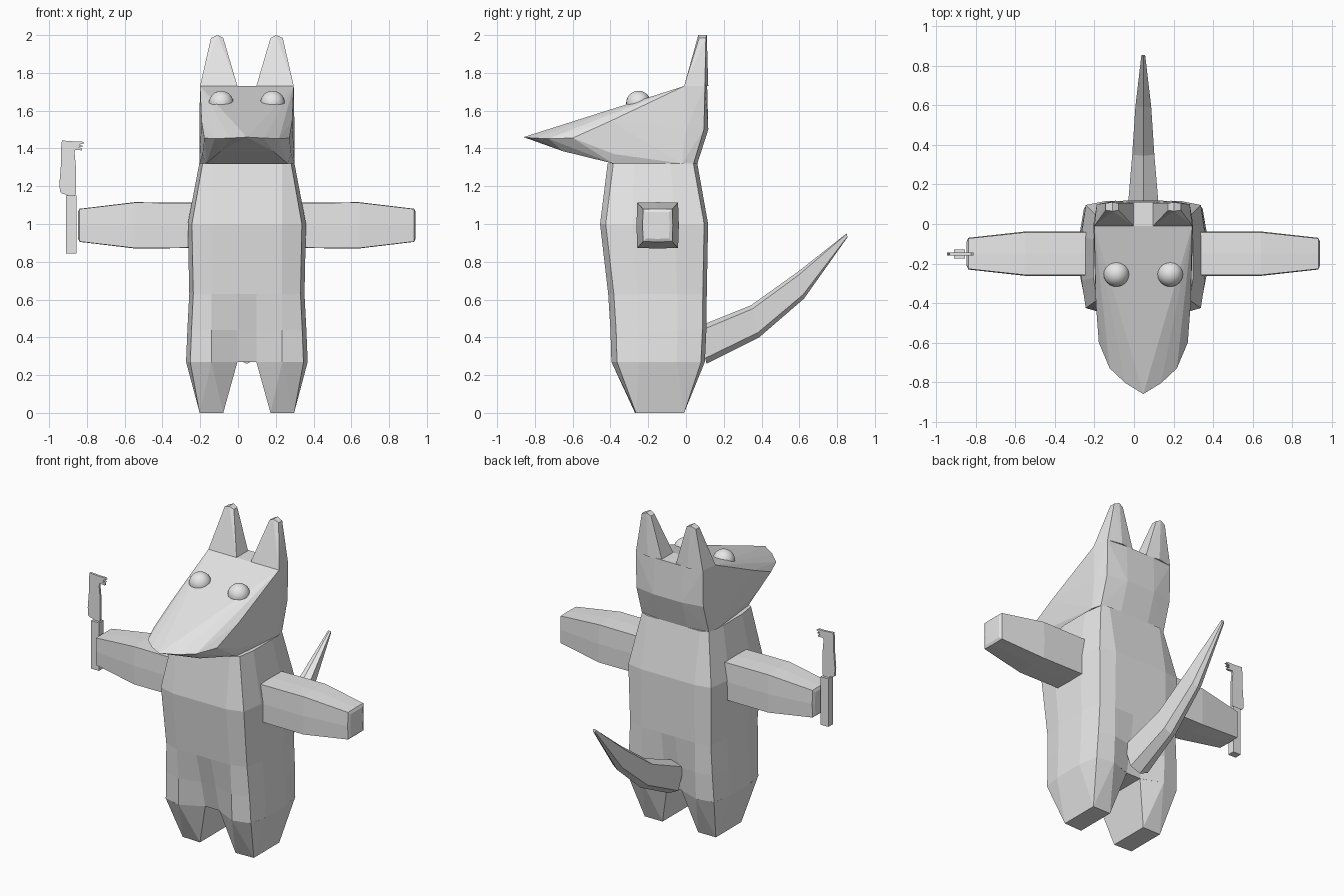
import bpy, bmesh, math
from mathutils import Vector

if "Cube" in bpy.data.objects:
    bpy.data.objects.remove(bpy.data.objects["Cube"])

CX = 0.047  # symmetry plane of the animal

grey = bpy.data.materials.new("plain_grey")
grey.diffuse_color = (0.8, 0.8, 0.8, 1)
grey.use_nodes = True
grey.node_tree.nodes["Principled BSDF"].inputs["Base Color"].default_value = grey.diffuse_color


def finish(name, bm):
    bmesh.ops.recalc_face_normals(bm, faces=bm.faces)
    me = bpy.data.meshes.new(name)
    bm.to_mesh(me)
    bm.free()
    me.materials.append(grey)
    ob = bpy.data.objects.new(name, me)
    bpy.context.collection.objects.link(ob)
    return ob


def hull(name, pts):
    """Convex faceted part from its corner points."""
    bm = bmesh.new()
    for p in pts:
        bm.verts.new(p)
    res = bmesh.ops.convex_hull(bm, input=bm.verts)
    junk = [g for g in res["geom_interior"] if isinstance(g, bmesh.types.BMVert)]
    bmesh.ops.delete(bm, geom=junk, context='VERTS')
    bmesh.ops.dissolve_limit(bm, angle_limit=0.01, verts=bm.verts, edges=bm.edges)
    return finish(name, bm)


def loft(name, rings):
    """Skin a row of equal-length rings and cap both ends."""
    bm = bmesh.new()
    rows = [[bm.verts.new(p) for p in r] for r in rings]
    n = len(rows[0])
    for a, b in zip(rows, rows[1:]):
        for i in range(n):
            j = (i + 1) % n
            bm.faces.new((a[i], a[j], b[j], b[i]))
    bm.faces.new(rows[0])
    bm.faces.new(rows[-1])
    return finish(name, bm)


def both(pts):
    """Points plus their mirror across the animal's middle; x is an offset."""
    return [(CX + s * x, y, z) for x, y, z in pts for s in (-1, 1)]


# Torso: boxy rings with bowed sides and a groove between the legs
def body_ring(z, w, front, back, groove):
    c = 0.93 * w
    xs = (-c, -0.187, -0.05, 0.05, 0.187, c)
    ins = (0.03, 0, groove, groove, 0, 0.03)
    ring = [(CX + x, front + d, z) for x, d in zip(xs, ins)]
    ring += [(CX + w, front + (back - front) * t, z) for t in (0.3, 0.7)]
    ring += [(CX - x, back - d * 0.7, z) for x, d in zip(xs, ins)]
    ring += [(CX - w, front + (back - front) * t, z) for t in (0.7, 0.3)]
    return ring


loft("torso", [body_ring(*r) for r in (
    (0.27, 0.322, -0.395, 0.10, 0.07),
    (0.44, 0.315, -0.40, 0.108, 0.035),
    (0.63, 0.305, -0.412, 0.11, 0),
    (1.00, 0.313, -0.455, 0.117, 0),
    (1.32, 0.252, -0.415, 0.06, 0))])

# Legs taper to small rectangular feet
for side, s in (("left", -1), ("right", 1)):
    top = [(0.30, -0.365), (0.187, -0.395), (0.05, -0.325), (0.05, 0.05),
           (0.187, 0.10), (0.30, 0.08), (0.322, -0.05), (0.322, -0.25)]
    foot = [(0.25, -0.265), (0.125, -0.27), (0.125, -0.01), (0.25, -0.01)]
    hull(side + "_leg", [(CX + s * x, y, 0.27) for x, y in top]
         + [(CX + s * x, y, 0) for x, y in foot])

# Head: wedge that runs from the neck to a rounded snout
hull("head", both([
    (0.235, 0.04, 1.32), (0.10, 0.06, 1.32), (0.215, -0.385, 1.32),
    (0.252, -0.02, 1.32), (0.235, -0.38, 1.37),
    (0.235, 0.095, 1.50), (0.10, 0.118, 1.50), (0.252, 0.0, 1.50),
    (0.248, -0.01, 1.73), (0.235, 0.10, 1.73), (0.10, 0.112, 1.73),
    (0.24, -0.40, 1.545), (0.225, -0.60, 1.455), (0.17, -0.73, 1.452),
    (0.09, -0.805, 1.455), (0.14, -0.65, 1.385)])
    + [(CX, -0.86, 1.46)])

# Ears
for side, s in (("left", -1), ("right", 1)):
    hull(side + "_ear", [(CX + s * x, y, z) for x, y, z in (
        (0.248, -0.01, 1.73), (0.05, -0.01, 1.73), (0.05, 0.105, 1.73),
        (0.14, 0.118, 1.73), (0.235, 0.10, 1.73),
        (0.19, 0.07, 1.985), (0.155, 0.065, 2.0), (0.125, 0.07, 1.985),
        (0.19, 0.105, 1.985), (0.155, 0.11, 2.0), (0.125, 0.105, 1.985))])

# Eyes
for side, s in (("left", -1), ("right", 1)):
    bm = bmesh.new()
    bmesh.ops.create_uvsphere(bm, u_segments=24, v_segments=14, radius=0.065)
    bmesh.ops.translate(bm, verts=bm.verts, vec=(CX + s * 0.136, -0.252, 1.64))
    for f in bm.faces:
        f.smooth = True
    finish(side + "_eye", bm)


# Arms: square section, tapering past the middle
def arm_ring(x, hy, hz):
    cy, cz = -0.15, 0.993
    pts = [(-1, -1), (0, -1.02), (1, -1), (1.04, 0), (1, 1), (0, 1.02), (-1, 1), (-1.04, 0)]
    return [(x, cy + a * hy, cz + b * hz) for a, b in pts]


for side, s in (("left", -1), ("right", 1)):
    loft(side + "_arm", [arm_ring(CX + s * x, hy, hz) for x, hy, hz in (
        (0.22, 0.108, 0.118), (0.595, 0.108, 0.12),
        (0.885, 0.077, 0.086), (0.893, 0.06, 0.07))])


# Tail: narrow ridged section sweeping up to a point
def tail_ring(y, top, bottom, w):
    h = top - bottom
    side = [(0, 0), (w, -0.12 * h), (0.8 * w, -0.85 * h)]
    pts = side + [(0, -h)] + [(-x, z) for x, z in side[:0:-1]]
    # lower points lean back so each section sits square to the sweep
    return [(CX + x, y - z * 0.25, top + z) for x, z in pts]


loft("tail", [tail_ring(*r) for r in (
    (0.06, 0.455, 0.26, 0.08), (0.345, 0.57, 0.40, 0.056),
    (0.59, 0.745, 0.605, 0.04), (0.85, 0.95, 0.93, 0.01))])


# Knife held at the end of the left arm
def plate(name, outline, y, thick):
    return loft(name, [[(x, y + t, z) for x, z in outline] for t in (-thick / 2, thick / 2)])


plate("knife_handle", [(-0.91, 0.845), (-0.855, 0.845), (-0.855, 1.15), (-0.91, 1.15)],
      -0.152, 0.045)
plate("knife_blade", [
    (-0.93, 1.16), (-0.905, 1.155), (-0.9, 1.14), (-0.865, 1.14), (-0.857, 1.17),
    (-0.858, 1.30), (-0.865, 1.375), (-0.862, 1.392), (-0.825, 1.39), (-0.825, 1.40),
    (-0.843, 1.407), (-0.818, 1.412), (-0.84, 1.42), (-0.813, 1.428), (-0.825, 1.438),
    (-0.86, 1.437), (-0.932, 1.442), (-0.937, 1.40), (-0.936, 1.33), (-0.945, 1.22),
    (-0.943, 1.17)], -0.152, 0.014)
